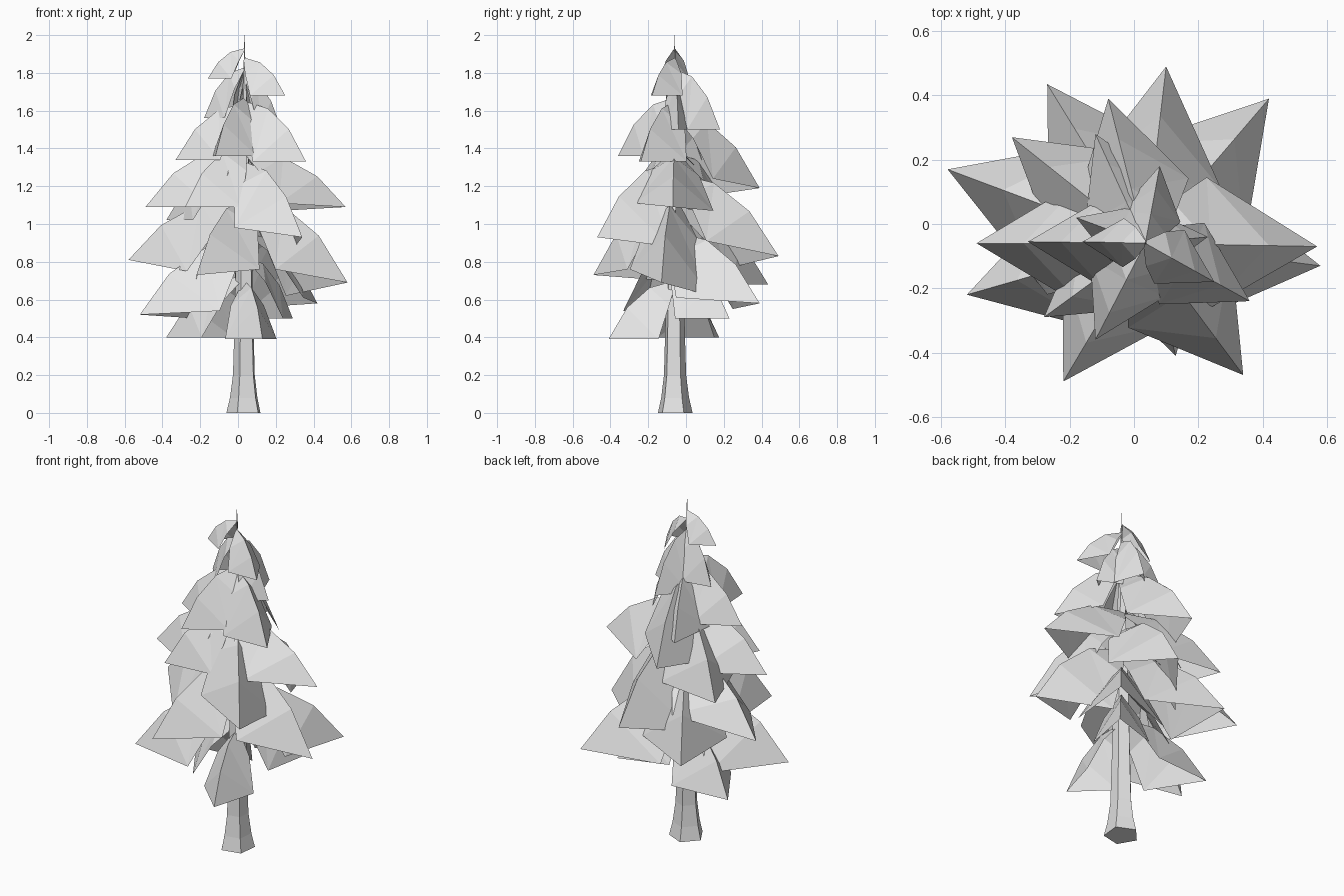
import bpy, bmesh, math
from mathutils import Vector

if "Cube" in bpy.data.objects:
    bpy.data.objects.remove(bpy.data.objects["Cube"])

AXIS = Vector((0.035, -0.06, 0))          # trunk centre line

# One plain light grey for the whole tree
grey = bpy.data.materials.new("light_grey")
grey.diffuse_color = (0.78, 0.78, 0.78, 1)
grey.use_nodes = True
grey.node_tree.nodes["Principled BSDF"].inputs["Base Color"].default_value = grey.diffuse_color


def add_object(name, bm):
    me = bpy.data.meshes.new(name)
    bm.to_mesh(me)
    bm.free()
    me.materials.append(grey)
    ob = bpy.data.objects.new(name, me)
    bpy.context.collection.objects.link(ob)
    return ob


# Trunk: five-sided, flared at the foot, ending in a thin spike
bm = bmesh.new()
rings = []
for z, r in ((0, .097), (.08, .078), (.2, .062), (.4, .056), (.8, .046), (1.4, .025), (1.88, .004), (2, .001)):
    rings.append([bm.verts.new(AXIS + Vector((r * math.cos(math.radians(30 + 72 * i)),
                                              r * math.sin(math.radians(30 + 72 * i)), z))) for i in range(5)])
for a, b in zip(rings, rings[1:]):
    for i in range(5):
        j = (i + 1) % 5
        bm.faces.new((a[i], a[j], b[j], b[i]))
bm.faces.new(rings[0][::-1])
bm.faces.new(rings[-1])
add_object("trunk", bm)


# Branch: a drooping folded leaf with a curved ridge and two side wings,
# rolled a little about its ridge
def branch(index, x, y, z, h, roll=0):
    out = Vector((x - AXIS.x, y - AXIS.y, 0))
    length = out.length
    out.normalize()
    side = Vector((-out.y, out.x, 0))
    w = 0.39 * length
    bm = bmesh.new()

    def pt(t, s, k):
        return bm.verts.new(AXIS + out * t * length + side * s * w + Vector((0, 0, z + k * h + s * roll)))

    ridge = [pt(0, 0, 1), pt(.38, 0, .88), pt(.72, 0, .54)]
    end = pt(1, 0, 0)
    for s in (1, -1):
        root, mid, wing = pt(0, s * .12, .93), pt(.15, s * .64, .58), pt(.35, s, 0)
        for f in ((ridge[0], root, mid, ridge[1]), (ridge[1], mid, wing), (ridge[1], wing, ridge[2]),
                  (ridge[2], wing, end)):
            bm.faces.new(f if s < 0 else f[::-1])
    for f in bm.faces:
        f.normal_update()
        if f.normal.z < 0:
            f.normal_flip()
    add_object(f"branch_{index}", bm)


# Branches from the ground up: tip position, rise from tip to root, roll
TIPS = [
    (.13, -.41, .39, .31), (-.38, .15, .40, .33), (.29, .23, .50, .33), (-.52, -.22, .52, .40, .02),
    (.42, .39, .58, .38, -.03), (-.27, .435, .68, .42), (.58, -.13, .69, .46, -.07), (-.22, -.49, .73, .40, .03),
    (-.58, .17, .81, .34, -.06), (.10, .49, .83, .44, -.08), (.34, -.47, .93, .40, -.05), (-.38, .27, 1.02, .36),
    (.57, -.07, 1.09, .30, -.02), (-.49, -.06, 1.09, .33), (-.28, -.29, 1.09, .33), (-.08, .39, 1.19, .40, -.05),
    (-.12, .28, 1.31, .30), (.36, -.24, 1.33, .32), (-.33, -.055, 1.34, .30), (-.12, -.36, 1.36, .31),
    (.23, -.04, 1.50, .28), (-.18, .02, 1.56, .27), (.08, .18, 1.50, .32), (.25, -.18, 1.68, .20),
    (-.16, -.055, 1.77, .16),
]
for n, tip in enumerate(TIPS, 1):
    branch(n, *tip)
